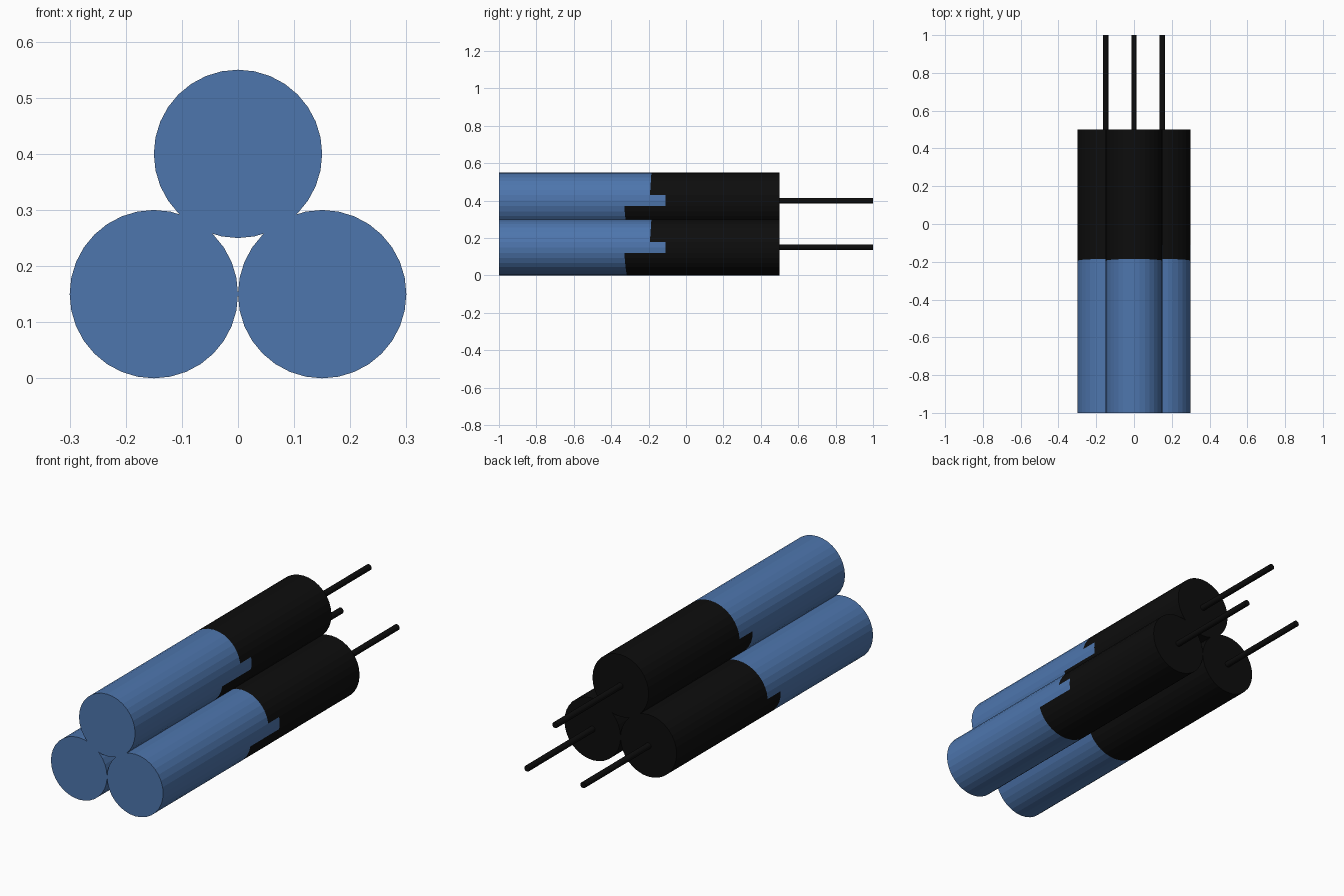
import bpy, bmesh, math

if "Cube" in bpy.data.objects:
    bpy.data.objects.remove(bpy.data.objects["Cube"])

SIDES = 32
R = 0.15
CENTRES = {"left": (-0.15, 0.15), "right": (0.15, 0.15), "top": (0.0, 0.40)}


def material(name, rgb):
    m = bpy.data.materials.new(name)
    m.diffuse_color = (*rgb, 1)
    m.use_nodes = True
    m.node_tree.nodes["Principled BSDF"].inputs["Base Color"].default_value = m.diffuse_color
    return m


blue = material("blue", (0.075, 0.18, 0.42))
black = material("black", (0.004, 0.004, 0.004))


def link(bm, name, mats):
    bmesh.ops.remove_doubles(bm, verts=bm.verts, dist=1e-5)
    bmesh.ops.recalc_face_normals(bm, faces=bm.faces)
    me = bpy.data.meshes.new(name)
    bm.to_mesh(me)
    bm.free()
    for m in mats:
        me.materials.append(m)
    ob = bpy.data.objects.new(name, me)
    bpy.context.collection.objects.link(ob)


def split(side, k):
    """Where blue meets black on one side strip, at ring corner k."""
    if side in (0, SIDES - 1):              # small tab on the right
        return -0.11
    if side < SIDES // 2:                   # upper half
        return -0.195 + 0.01 * math.sin(math.pi * k / SIDES * 2)
    return -0.295 - 0.035 * (k - 16) / 15   # lower half


def tube(name, cx, cz):
    bm = bmesh.new()

    def vert(k, y):
        a = 2 * math.pi * k / SIDES
        return bm.verts.new((cx + R * math.cos(a), y, cz + R * math.sin(a)))

    for i in range(SIDES):
        ya, yb = split(i, i), split(i, i + 1)
        bm.faces.new([vert(i, -1), vert(i + 1, -1), vert(i + 1, yb), vert(i, ya)])
        f = bm.faces.new([vert(i, ya), vert(i + 1, yb), vert(i + 1, 0.5), vert(i, 0.5)])
        f.material_index = 1
    # end caps
    for y, idx in ((-1, 0), (0.5, 1)):
        f = bm.faces.new([vert(k, y) for k in range(SIDES)])
        f.material_index = idx
    link(bm, name, [blue, black])


def wire(name, cx, cz, r=0.0145, n=16):
    bm = bmesh.new()
    rings = [[bm.verts.new((cx + r * math.cos(2 * math.pi * k / n), y,
                            cz + r * math.sin(2 * math.pi * k / n))) for k in range(n)]
             for y in (0.49, 1.0)]
    for k in range(n):
        j = (k + 1) % n
        bm.faces.new([rings[0][k], rings[0][j], rings[1][j], rings[1][k]])
    for ring in rings:
        bm.faces.new(ring)
    link(bm, name, [black])


# three bundled sticks, each with a thin wire at the back
for label, (x, z) in CENTRES.items():
    tube(label + "_stick", x, z)
    wire(label + "_wire", x, z)
